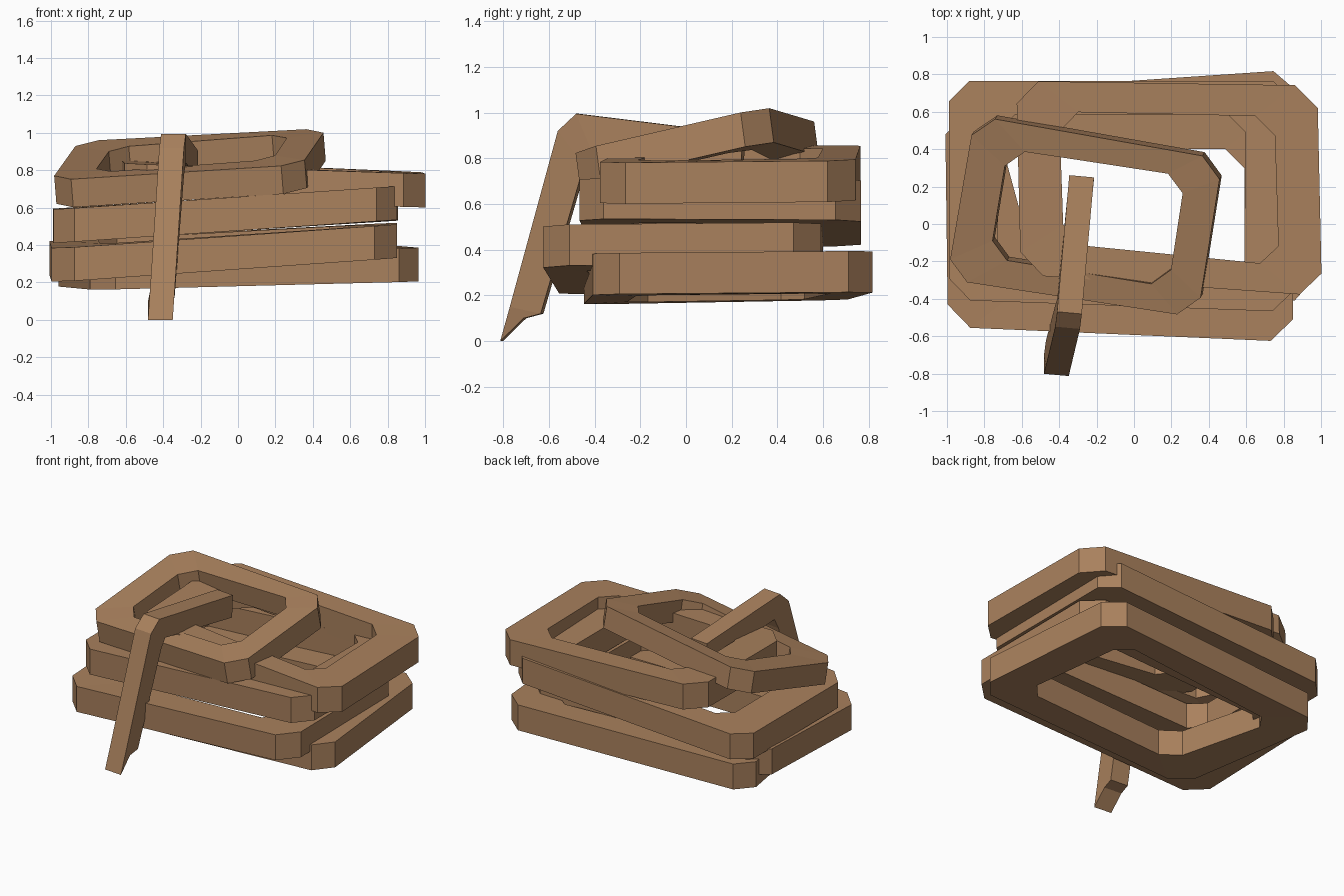
import bpy
import bmesh
from mathutils import Vector

if "Cube" in bpy.data.objects:
    bpy.data.objects.remove(bpy.data.objects["Cube"])

rope = bpy.data.materials.new("rope_brown")
rope.diffuse_color = (0.40, 0.22, 0.11, 1)
rope.use_nodes = True
rope.node_tree.nodes["Principled BSDF"].inputs["Base Color"].default_value = rope.diffuse_color


def sweep(name, sections, closed):
    """Skin a chain of four-point cross-sections."""
    bm = bmesh.new()
    rows = [[bm.verts.new(p) for p in s] for s in sections]
    n = len(rows)
    for i in range(n if closed else n - 1):
        a, b = rows[i], rows[(i + 1) % n]
        for k in range(4):
            j = (k + 1) % 4
            bm.faces.new((a[k], a[j], b[j], b[k]))
    if not closed:
        bm.faces.new(rows[0])
        bm.faces.new(rows[-1])
    bmesh.ops.recalc_face_normals(bm, faces=bm.faces)
    mesh = bpy.data.meshes.new(name)
    bm.to_mesh(mesh)
    bm.free()
    mesh.materials.append(rope)
    bpy.context.collection.objects.link(bpy.data.objects.new(name, mesh))


def chamfer(corners, amount):
    """Turn four corners into eight points by cutting each corner."""
    pts = []
    for i, c in enumerate(corners):
        for other in (corners[i - 1], corners[(i + 1) % 4]):
            pts.append(c.lerp(other, amount / (other - c).length))
    return pts


def coil(name, outer, inner, height, cut, lean=(0, 0)):
    """Closed rope loop; corners run front left, front right, back right, back left.
    The inner corners follow the tilt of the outer loop."""
    outer = [Vector(c) for c in outer]
    tilted = []
    for i, (x, y) in enumerate(inner):
        c, side, end = outer[i], outer[i ^ 1], outer[3 - i]
        fx = (x - c.x) / (side.x - c.x)
        fy = (y - c.y) / (end.y - c.y)
        tilted.append(Vector((x, y, c.z + fx * (side.z - c.z) + fy * (end.z - c.z))))
    up = Vector((lean[0], lean[1], height / 2))
    sections = [(o - up, o + up, i + up, i - up)
                for o, i in zip(chamfer(outer, cut), chamfer(tilted, cut * 0.85))]
    sweep(name, sections, True)


def inset(corners, wx, wy):
    """Inner corners of a loop of even rope width."""
    signs = ((1, 1), (-1, 1), (-1, -1), (1, -1))
    return [(c[0] + sx * wx, c[1] + sy * wy) for c, (sx, sy) in zip(corners, signs)]


# Stacked coils, bottom to top: outer corners, rope width in x and y, corner cut
stack = {
    "bottom_coil": ([(-.77, -.45, .25), (.975, -.405, .295), (.86, .825, .305), (-.98, .70, .27)],
                    .25, .19, .115),
    "second_coil": ([(-.995, -.55, .29), (.85, -.63, .42), (.85, .59, .43), (-1.01, .60, .335)],
                    .26, .19, .12),
    "third_coil": ([(-.985, -.405, .50), (.85, -.47, .625), (.855, .765, .62), (-.99, .765, .505)],
                   .26, .18, .11),
    "fourth_coil": ([(-.605, -.27, .745), (1.005, -.385, .69), (.98, .74, .70), (-.63, .765, .77)],
                    .23, .165, .12),
}
for name, (corners, wx, wy, cut) in stack.items():
    coil(name, corners, inset(corners, wx, wy), .18, cut)

# Smaller tilted coil on top
coil("top_coil",
     [(-.995, -.285, .67), (.345, -.49, .755), (.48, .355, .95), (-.845, .59, .88)],
     [(-.765, -.17), (.19, -.325), (.28, .265), (-.67, .41)],
     .15, .11, (-.006, -.01))

# Loose rope end hanging over the front: x, outer (y, z), inner (y, z)
stations = [(-.28, (.255, .905), (.245, .75)),
            (-.345, (-.475, .995), (-.41, .84)),
            (-.355, (-.555, .92), (-.44, .77)),
            (-.405, (-.765, .15), (-.63, .12)),
            (-.415, (-.807, 0), (-.705, .10))]
w, skew = .066, .006
sweep("loose_end", [((x - w, o[0] + skew, o[1]), (x + w, o[0] - skew, o[1]),
                     (x + w, i[0] - skew, i[1]), (x - w, i[0] + skew, i[1]))
                    for x, o, i in stations], False)
